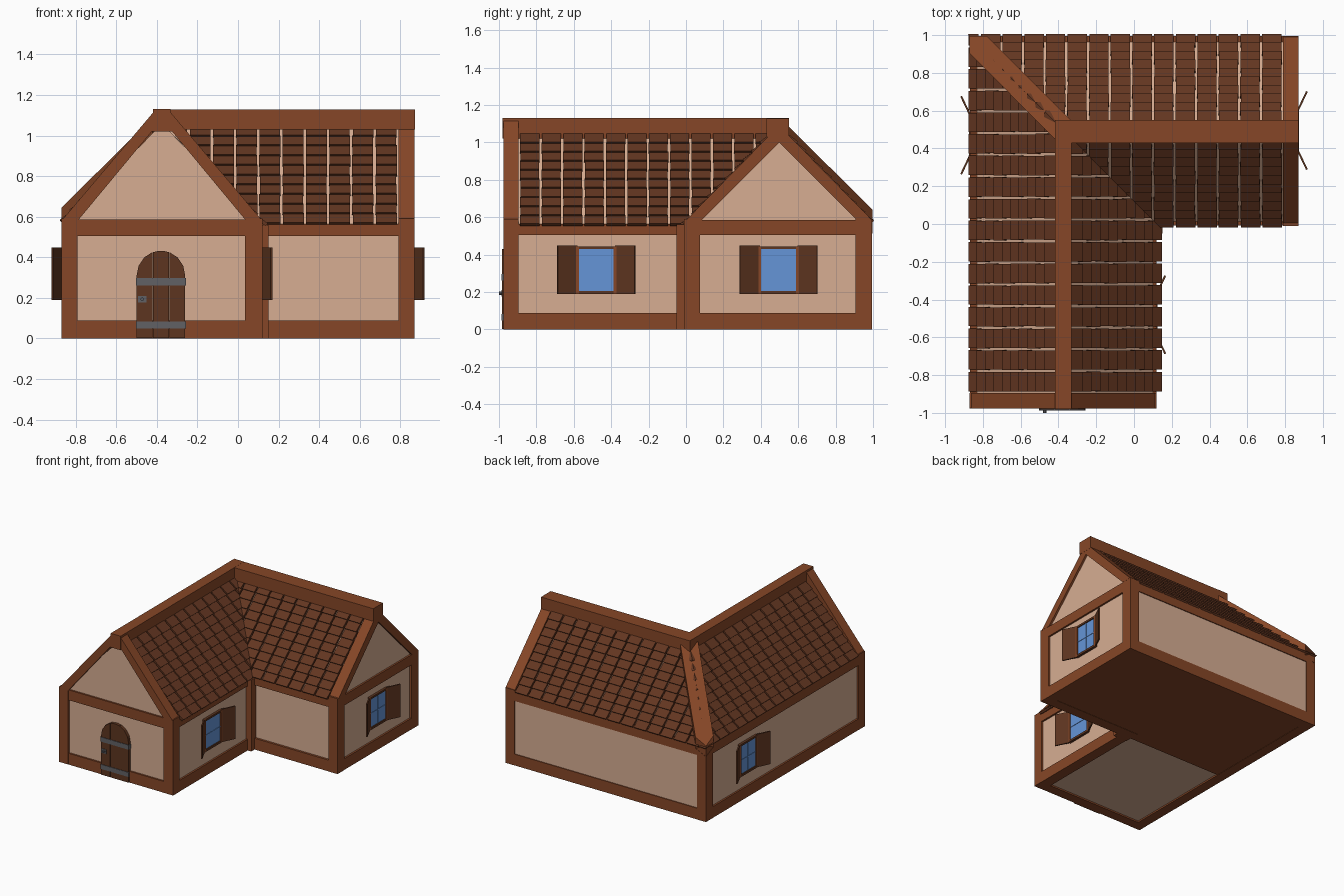
import bpy, bmesh, math, random
from mathutils import Vector as V

if "Cube" in bpy.data.objects:
    bpy.data.objects.remove(bpy.data.objects["Cube"])

random.seed(3)


def material(name, r, g, b):
    m = bpy.data.materials.new(name)
    m.diffuse_color = (r, g, b, 1)
    m.use_nodes = True
    m.node_tree.nodes["Principled BSDF"].inputs["Base Color"].default_value = m.diffuse_color
    return m


TIMBER = material("timber", 0.24, 0.062, 0.02)
PLASTER = material("plaster", 0.68, 0.42, 0.29)
TILE = material("tile", 0.125, 0.037, 0.015)
DARK = material("dark_wood", 0.11, 0.035, 0.014)
GLASS = material("glass", 0.13, 0.3, 0.68)
IRON = material("iron", 0.12, 0.12, 0.13)

CX, CY = -0.375, 0.4975             # ridge lines of the two wings
DIAG = ((CX, CY, 0), (0.995, 0.99, 0))  # vertical plane through hip and valley


def add_prism(bm, pts, vec):
    a = [bm.verts.new(p) for p in pts]
    b = [bm.verts.new(V(p) + V(vec)) for p in pts]
    bm.faces.new(a)
    bm.faces.new(b[::-1])
    for i in range(len(a)):
        j = (i + 1) % len(a)
        bm.faces.new((a[j], a[i], b[i], b[j]))


def cut(bm, co, no, outer):
    geom = bm.verts[:] + bm.edges[:] + bm.faces[:]
    bmesh.ops.bisect_plane(bm, geom=geom, plane_co=co, plane_no=no,
                           clear_outer=outer, clear_inner=not outer)


def finish(bm, name, mat):
    bmesh.ops.recalc_face_normals(bm, faces=bm.faces)
    me = bpy.data.meshes.new(name)
    bm.to_mesh(me)
    bm.free()
    me.materials.append(mat)
    ob = bpy.data.objects.new(name, me)
    bpy.context.collection.objects.link(ob)
    return ob


def prism(name, pts, vec, mat):
    bm = bmesh.new()
    add_prism(bm, pts, vec)
    return finish(bm, name, mat)


def box(name, x0, x1, y0, y1, z0, z1, mat):
    return prism(name, [(x0, y0, z0), (x1, y0, z0), (x1, y1, z0), (x0, y1, z0)],
                 (0, 0, z1 - z0), mat)


# plaster walls and roof deck of both wings, mitred along the diagonal
HOUSE = [(-0.48, 0.012), (0.48, 0.012), (0.48, 0.56), (0, 1.06), (-0.48, 0.56)]
bm = bmesh.new()
add_prism(bm, [(CX + h, -0.96, z) for h, z in HOUSE], (0, 1.96, 0))
cut(bm, *DIAG, True)
finish(bm, "front_wing_walls", PLASTER)
bm = bmesh.new()
add_prism(bm, [(-0.87, CY + h * 1.02, z) for h, z in HOUSE], (1.725, 0, 0))
cut(bm, *DIAG, False)
finish(bm, "side_wing_walls", PLASTER)
box("side_wing_floor", -0.865, 0.865, -0.005, 0.99, 0.002, 0.02, TIMBER)

# corner posts
for i, (x0, x1, y0, y1) in enumerate([
        (-0.87, -0.79, -0.975, -0.895), (0.035, 0.12, -0.975, -0.895),
        (0.03, 0.15, -0.05, 0.075), (0.79, 0.87, -0.01, 0.075),
        (0.79, 0.87, 0.905, 0.995), (-0.87, -0.79, 0.905, 0.995)]):
    box(f"corner_post_{i}", x0, x1, y0, y1, 0, 0.59 if i != 2 else 0.56, TIMBER)

# sill and top rails around the L-shaped plan
for name, z0, z1 in (("sill", 0, 0.088), ("top_rail", 0.505, 0.585)):
    for i, (x0, x1, y0, y1) in enumerate([
            (-0.87, 0.12, -0.974, -0.895), (0.035, 0.119, -0.97, 0.0),
            (0.1, 0.869, -0.009, 0.075), (0.79, 0.869, 0.0, 0.99),
            (-0.869, 0.869, 0.91, 0.994), (-0.869, -0.79, -0.97, 0.99)]):
        low = name == "top_rail" and i in (1, 2)
        box(f"{name}_{i}", x0, x1, y0, y1, z0, 0.565 if low else z1, TIMBER)

# gable rafters
FRONT = [(0.495, 0.58), (0.038, 1.12), (0, 1.12), (0, 1.02), (0.05, 1.02), (0.415, 0.58)]
SIDE = [(0.497, 0.585), (0.045, 1.045), (0, 1.045), (0, 1.0), (0.415, 0.585)]
for s in (-1, 1):
    prism("front_gable_rafter", [(CX + s * h, -0.976, z) for h, z in FRONT],
          (0, 0.08, 0), TIMBER)
    prism("side_gable_rafter", [(0.79, CY + s * h, z) for h, z in SIDE],
          (0.081, 0, 0), TIMBER)

# ridge beams
box("front_wing_ridge", CX - 0.043, CX + 0.043, -0.98, 0.55, 1.02, 1.13, TIMBER)
box("side_wing_ridge", CX - 0.043, 0.872, 0.43, 0.55, 1.03, 1.129, TIMBER)

# hip beam on the rear left corner
d = V((CX + 0.87, CY - 0.995, 0))
side = V((-d.y, d.x, 0)).normalized() * 0.065
corner = V((-0.87, 0.995, 0))
bm = bmesh.new()
add_prism(bm, [corner + d * t + V((0, 0, z)) - side for t, z in
               ((-0.2, 0.42), (1, 0.98), (1, 1.09), (-0.2, 0.5))], side * 2)
for co, no in (((-0.871, 0, 0), (-1, 0, 0)), ((0, 0.996, 0), (0, 1, 0))):
    cut(bm, co, no, True)
bmesh.ops.holes_fill(bm, edges=bm.edges)
finish(bm, "hip_beam", TIMBER)


def tiles(name, eave, along, columns, inward, h, z0, outer):
    """Lapped tiles: 'along' runs beside the eave, 'inward' points to the ridge."""
    rows, pitch, gap = 10, 0.1145, 0.006
    slope = inward * (h - 0.04) + V((0, 0, 1.035 - z0))
    n = V((0, 0, 1)) - slope.normalized() * slope.normalized().z
    n.normalize()
    bm = bmesh.new()
    for c in range(columns):
        for r in range(rows):
            j = random.uniform(-0.002, 0.002)
            base = eave + slope * (r / rows) + along * (c * pitch + gap + j)
            up = slope * (1.12 / rows)
            add_prism(bm, [base + n * 0.006, base + n * 0.024,
                           base + up + n * 0.012, base + up - n * 0.004],
                      along * (pitch - 2 * gap))
    cut(bm, *DIAG, outer)
    finish(bm, name, TILE)


X, Y = V((1, 0, 0)), V((0, 1, 0))
tiles("front_wing_tiles_right", V((CX + 0.505, -0.892, 0.55)), Y, 13, -X, 0.505, 0.55, True)
tiles("front_wing_tiles_left", V((CX - 0.485, -0.892, 0.57)), Y, 17, X, 0.485, 0.57, True)
tiles("side_wing_tiles_front", V((0.787, CY - 0.5, 0.555)), -X, 12, Y, 0.5, 0.555, False)
tiles("side_wing_tiles_back", V((0.787, CY + 0.49, 0.565)), -X, 15, -Y, 0.49, 0.565, False)


def window(x, y, s):
    """Window on a wall at x facing direction s, with two half-open shutters."""
    def part(name, d0, d1, y0, y1, z0, z1, mat):
        xs = sorted((x + s * d0, x + s * d1))
        box(name, *xs, y + y0, y + y1, z0, z1, mat)
    part("window_glass", -0.02, -0.004, -0.095, 0.095, 0.2, 0.432, GLASS)
    part("window_bar_upright", -0.005, -0.001, -0.003, 0.003, 0.205, 0.43, GLASS)
    part("window_bar_cross", -0.005, -0.001, -0.093, 0.093, 0.312, 0.318, GLASS)
    for k in (-1, 1):
        ys = sorted((k * 0.093, k * 0.108))
        part("window_jamb", -0.02, 0.004, *ys, 0.19, 0.445, TIMBER)
        p, q = V((x, y + k * 0.1, 0.19)), V((x + s * 0.05, y + k * 0.205, 0.19))
        t = V((s * 0.009, -k * 0.004, 0))
        prism("shutter", [p, q, q - t, p - t], (0, 0, 0.258), DARK)
    part("window_ledge", -0.02, 0.004, -0.108, 0.108, 0.19, 0.207, DARK)
    part("window_head", -0.02, 0.004, -0.108, 0.108, 0.43, 0.445, DARK)


window(0.87, 0.495, 1)
window(0.12, -0.48, 1)
window(-0.87, 0.47, -1)

# arched plank door
SPLIT = [180, 109.5, 70.5, 0]
for i in range(3):
    angs = [math.radians(SPLIT[i] + (SPLIT[i + 1] - SPLIT[i]) * k / 3) for k in range(4)]
    arch = [(-0.38 + 0.121 * math.cos(a), 0.31 + 0.122 * math.sin(a)) for a in angs]
    mid = (arch[0][0] + arch[-1][0]) / 2
    arch = [(mid + (x - mid) * 0.96, z) for x, z in arch]
    outline = [(arch[0][0], 0.002)] + arch + [(arch[-1][0], 0.002)]
    prism(f"door_plank_{i}", [(x, -0.983, z) for x, z in outline], (0, 0.03, 0), DARK)

# door ironwork
for z in (0.048, 0.262):
    box("door_strap", -0.503, -0.257, -0.987, -0.96, z, z + 0.036, IRON)
box("door_lock_plate", -0.492, -0.452, -0.987, -0.975, 0.176, 0.21, IRON)
bpy.ops.mesh.primitive_cylinder_add(vertices=8, radius=0.009, depth=0.018,
                                    location=(-0.472, -0.991, 0.193),
                                    rotation=(math.pi / 2, 0, 0))
knob = bpy.context.object
knob.name = "door_knob"
knob.data.materials.append(IRON)
